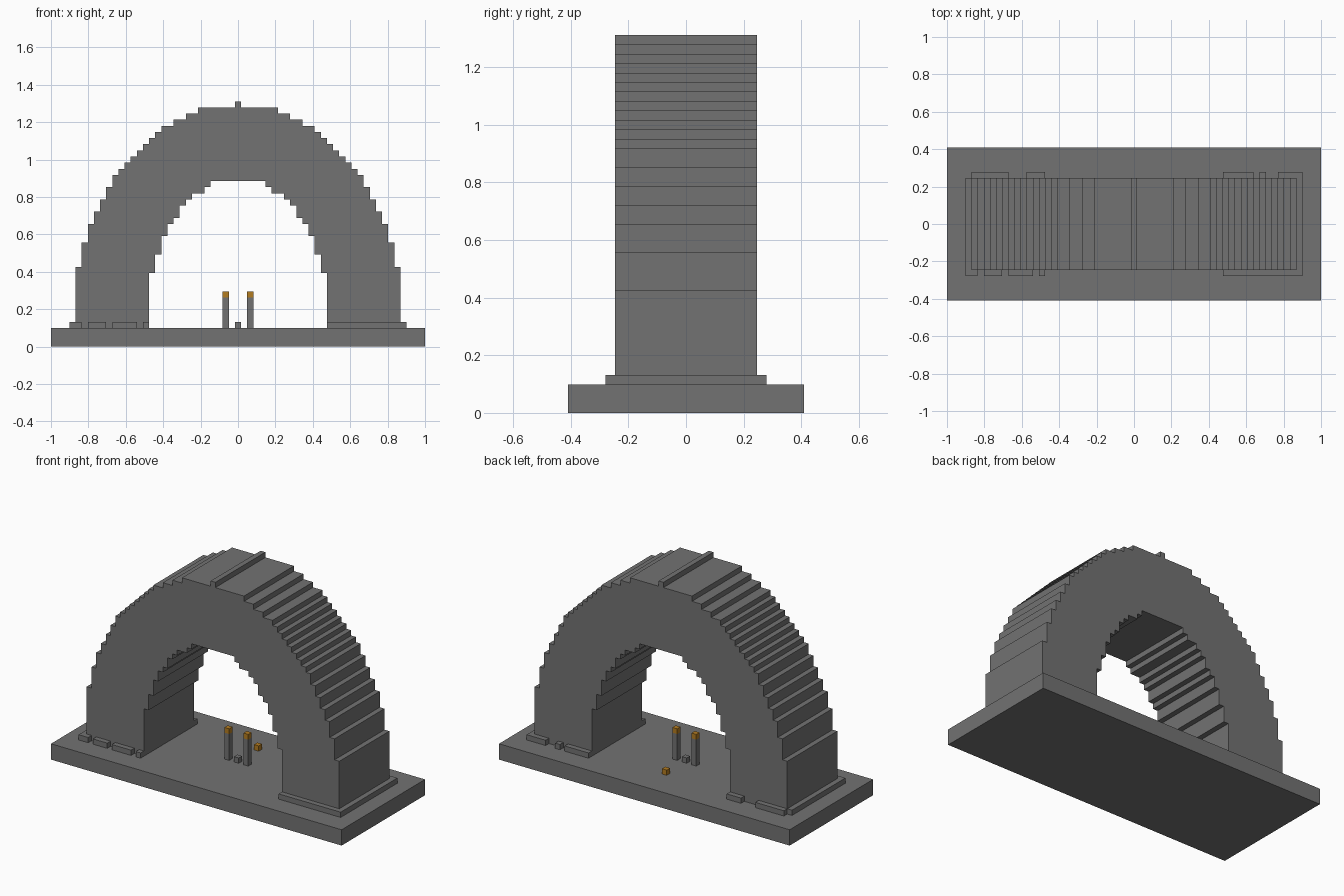
import bpy
import bmesh

V = 2 / 61  # one block of the grid

cube = bpy.data.objects.get("Cube")
if cube:
    bpy.data.objects.remove(cube, do_unlink=True)


def material(name, color):
    mat = bpy.data.materials.new(name)
    mat.use_nodes = True
    mat.diffuse_color = color
    mat.node_tree.nodes["Principled BSDF"].inputs["Base Color"].default_value = color
    return mat


stone = material("grey stone", (0.17, 0.17, 0.17, 1))
gold = material("gold", (0.45, 0.2, 0.015, 1))


def add_object(name, bm, mat):
    bmesh.ops.recalc_face_normals(bm, faces=bm.faces)
    mesh = bpy.data.meshes.new(name)
    bm.to_mesh(mesh)
    bm.free()
    mesh.materials.append(mat)
    obj = bpy.data.objects.new(name, mesh)
    bpy.context.collection.objects.link(obj)
    return obj


def box(name, x, y, z, mat=stone):
    """Box from (low, high) ranges given in blocks."""
    bm = bmesh.new()
    bmesh.ops.create_cube(bm, size=1)
    for v in bm.verts:
        v.co = [(sum(r) / 2 + c * (r[1] - r[0])) * V for r, c in zip((x, y, z), v.co)]
    return add_object(name, bm, mat)


def staircase(half_width, tops):
    """Stepped outline from the foot up to the crown, on the +x side."""
    points, z = [], 3
    for w, top in zip(half_width, tops):
        points += [(w, z), (w, top)]
        z = top
    return points


# Base slab
box("base_slab", (-30.5, 30.5), (-12.5, 12.5), (0, 3))

# Stepped arch: outer and inner outlines, mirrored and extruded
outer_w = [26.5 - i for i in range(15)] + [10.5, 8.5, 6.5]
outer_z = [13, 17, 20, 22, 24, 26] + list(range(28, 40))
inner_w = [14.5 - i for i in range(8)] + [5.5, 4.5]
inner_z = [12, 15, 18, 20, 21, 23, 24, 25, 26, 27]
outer = staircase(outer_w, outer_z)
inner = staircase(inner_w, inner_z)


def mirrored(points):
    return [(-x, z) for x, z in points]


outline = outer + mirrored(outer)[::-1] + mirrored(inner) + inner[::-1]
bm = bmesh.new()
face = bm.faces.new([bm.verts.new((x * V, -7.5 * V, z * V)) for x, z in outline])
side = bmesh.ops.extrude_face_region(bm, geom=[face])["geom"]
bmesh.ops.translate(bm, vec=(0, 15 * V, 0),
                    verts=[g for g in side if isinstance(g, bmesh.types.BMVert)])
add_object("arch", bm, stone)

# Ridge along the crown
box("crown_ridge", (-0.5, 0.5), (-7.5, 7.5), (39, 40))

# Footing course, broken in places along the faces
front, back = (-8.5, -7.5), (7.5, 8.5)
runs = {
    front: [(14.5, 27.5), (-27.5, -25.5), (-24.5, -21.5), (-20.5, -16.5), (-15.5, -14.5)],
    back: [(14.5, 19.5), (20.5, 21.5), (23.5, 27.5), (-26.5, -20.5), (-17.5, -14.5)],
}
for y, spans in runs.items():
    for x in spans:
        box("front_footing" if y == front else "back_footing", x, y, (3, 4))
box("left_footing", (26.5, 27.5), (-7.5, 7.5), (3, 4))
box("right_footing", (-27.5, -26.5), (-7.5, 7.5), (3, 4))

# Pair of posts with gold caps
for name, x in (("left", (1.5, 2.5)), ("right", (-2.5, -1.5))):
    box(name + "_post", x, (-0.5, 0.5), (3, 8))
    box(name + "_post_cap", x, (-0.5, 0.5), (8, 9), gold)

# Small blocks on the floor
box("centre_block", (-0.5, 0.5), (-0.5, 0.5), (3, 4))
box("gold_block", (-0.5, 0.5), (5.5, 6.5), (3, 4), gold)
